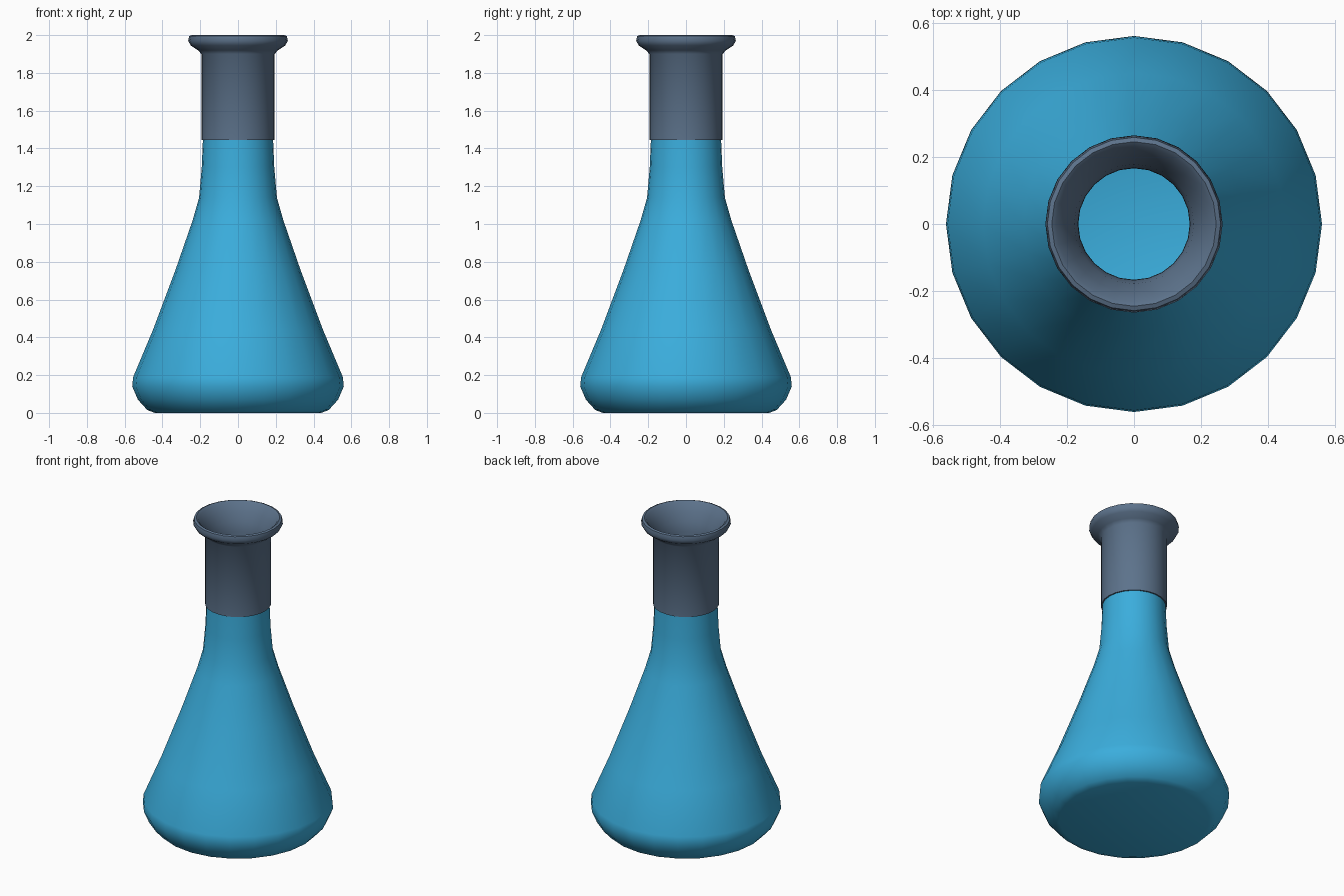
import bpy, bmesh, math

if "Cube" in bpy.data.objects:
    bpy.data.objects.remove(bpy.data.objects["Cube"])

SEGMENTS = 24


def material(name, rgb):
    m = bpy.data.materials.new(name)
    m.diffuse_color = (*rgb, 1.0)
    m.use_nodes = True
    m.node_tree.nodes["Principled BSDF"].inputs["Base Color"].default_value = m.diffuse_color
    return m


def lathe(name, profile, mat, closed=False):
    """Spin a (radius, height) profile round the z axis."""
    bm = bmesh.new()
    rings = []
    for r, z in profile:
        if r == 0:
            rings.append([bm.verts.new((0, 0, z))] * SEGMENTS)
        else:
            rings.append([bm.verts.new((r * math.cos(2 * math.pi * i / SEGMENTS),
                                        r * math.sin(2 * math.pi * i / SEGMENTS), z))
                          for i in range(SEGMENTS)])
    pairs = list(zip(rings, rings[1:]))
    if closed:
        pairs.append((rings[-1], rings[0]))
    for a, b in pairs:
        for i in range(SEGMENTS):
            j = (i + 1) % SEGMENTS
            bm.faces.new(list(dict.fromkeys((a[i], a[j], b[j], b[i]))))
    bmesh.ops.recalc_face_normals(bm, faces=bm.faces)
    mesh = bpy.data.meshes.new(name)
    bm.to_mesh(mesh)
    bm.free()
    mesh.materials.append(mat)
    obj = bpy.data.objects.new(name, mesh)
    bpy.context.collection.objects.link(obj)
    bpy.ops.object.select_all(action='DESELECT')
    obj.select_set(True)
    bpy.context.view_layer.objects.active = obj
    bpy.ops.object.shade_smooth_by_angle(angle=math.radians(55))
    return obj


blue = material("bright blue", (0.043, 0.42, 0.72))
slate = material("slate grey", (0.108, 0.17, 0.26))

# Hollow conical body: outside from the base up, then down the inside
lathe("flask_body", [
    (0, 0.0), (0.44, 0.0), (0.48, 0.015), (0.53, 0.07), (0.56, 0.14), (0.555, 0.19),
    (0.45, 0.44), (0.33, 0.76), (0.24, 1.02), (0.206, 1.14), (0.192, 1.30), (0.186, 1.445),
    (0.166, 1.445), (0.168, 1.30), (0.18, 1.15), (0.215, 1.02), (0.305, 0.76),
    (0.425, 0.44), (0.53, 0.19), (0.53, 0.14), (0.50, 0.08), (0.44, 0.03), (0, 0.025),
], blue)

# Neck sleeve with flared, rounded lip
lathe("neck_and_lip", [
    (0.194, 1.445), (0.194, 1.90), (0.212, 1.92), (0.25, 1.945), (0.264, 1.97),
    (0.258, 1.995), (0.245, 2.0), (0.232, 1.99), (0.205, 1.94), (0.178, 1.89),
    (0.167, 1.83), (0.166, 1.445),
], slate, closed=True)
